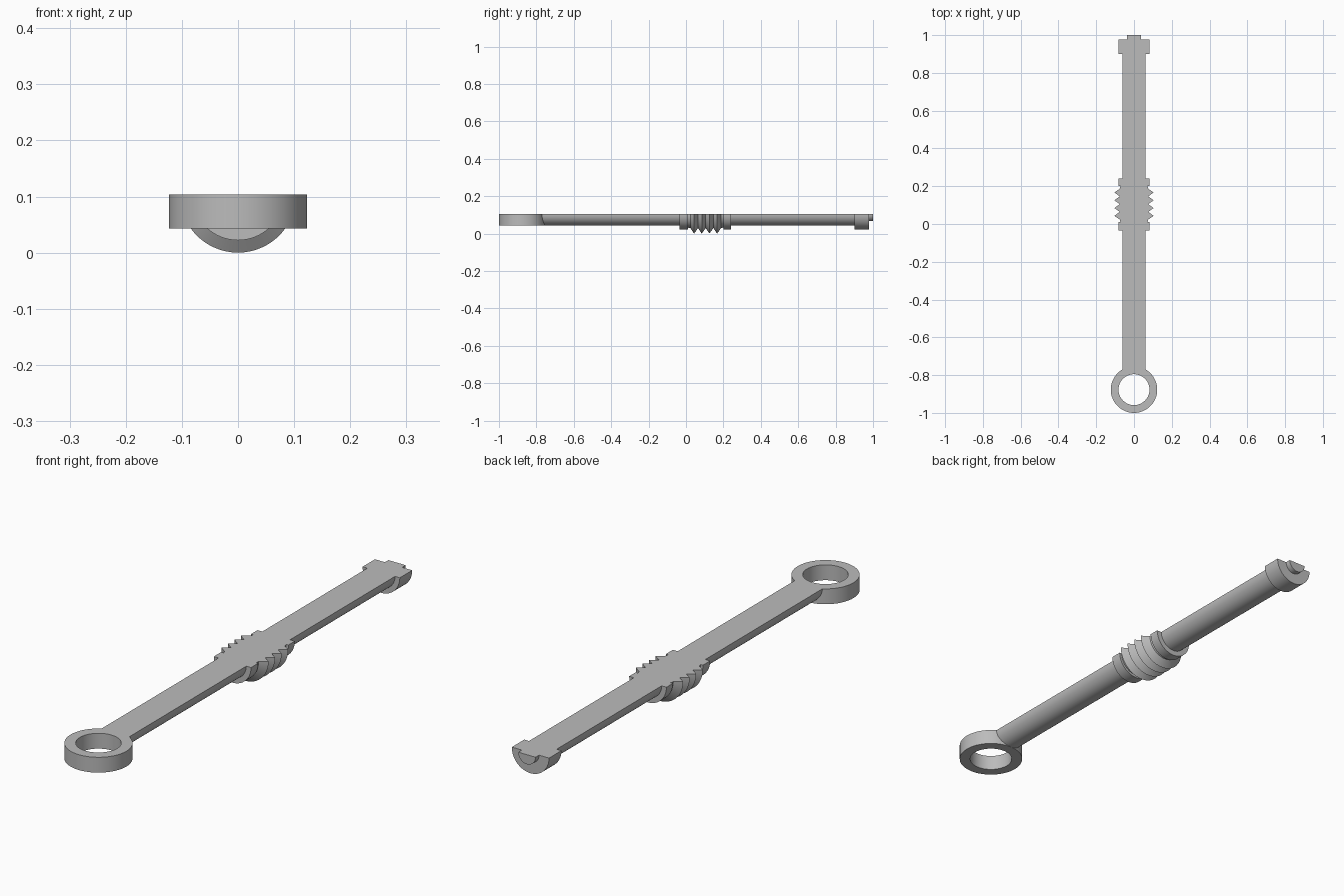
import bpy, bmesh, math
from mathutils import Vector, Matrix

cube = bpy.data.objects.get("Cube")
if cube:
    bpy.data.objects.remove(cube, do_unlink=True)

TOP = 0.104      # height of the flat upper face and of the rod axis
ROD = 0.061      # rod radius
COLLAR = 0.082

grey = bpy.data.materials.new("plain_grey")
grey.use_nodes = True
colour = (0.5, 0.5, 0.5, 1)
grey.diffuse_color = colour
grey.node_tree.nodes["Principled BSDF"].inputs["Base Color"].default_value = colour


def finish(name, bm):
    bmesh.ops.remove_doubles(bm, verts=bm.verts, dist=1e-5)
    bmesh.ops.recalc_face_normals(bm, faces=bm.faces)
    mesh = bpy.data.meshes.new(name)
    bm.to_mesh(mesh)
    bm.free()
    mesh.materials.append(grey)
    obj = bpy.data.objects.new(name, mesh)
    bpy.context.collection.objects.link(obj)
    bpy.ops.object.select_all(action='DESELECT')
    obj.select_set(True)
    bpy.context.view_layer.objects.active = obj
    bpy.ops.object.shade_smooth_by_angle(angle=math.radians(25))
    return obj


def half_turned(name, profile):
    """Half-round solid from (y, radius) points, closed by a flat top."""
    points = [(profile[0][0], 0)] + profile + [(profile[-1][0], 0)]
    bm = bmesh.new()
    verts = [bm.verts.new((r, y, TOP)) for y, r in points]
    edges = [bm.edges.new(pair) for pair in zip(verts, verts[1:])]
    bmesh.ops.spin(bm, geom=verts + edges, cent=(0, 0, TOP), axis=(0, 1, 0),
                   angle=math.pi, steps=32, use_duplicate=False)
    # Keep the round side below the flat face
    if sum(v.co.z for v in bm.verts) > TOP * len(bm.verts):
        bmesh.ops.transform(bm, matrix=Matrix.Rotation(math.pi, 4, 'Y'),
                            space=Matrix.Translation((0, 0, -TOP)), verts=bm.verts)
    bmesh.ops.remove_doubles(bm, verts=bm.verts, dist=1e-5)
    # Flat top, one strip for each profile segment
    for (y0, r0), (y1, r1) in zip(points, points[1:]):
        if y1 > y0:
            corners = [(-r0, y0), (r0, y0), (r1, y1), (-r1, y1)]
            bm.faces.new([bm.verts.new((x, y, TOP)) for x, y in corners])
    return finish(name, bm)


# Rod on either side of the bellows
half_turned("front_rod", [(-0.785, ROD), (-0.035, ROD)])
half_turned("back_rod", [(0.24, ROD), (0.9, ROD)])

# Bellows: four pointed ridges between two collars
bellows = [(-0.035, COLLAR), (0.01, COLLAR), (0.01, 0.072)]
for i in range(4):
    valley = 0.023 + i * 0.041
    bellows += [(valley, 0.075), (valley + 0.0205, TOP)]
bellows += [(0.187, 0.075), (0.2, 0.072), (0.2, COLLAR), (0.24, COLLAR)]
half_turned("bellows", bellows)

# End collar with a small stub
half_turned("end_collar", [(0.9, COLLAR), (0.978, COLLAR)])
half_turned("end_stub", [(0.978, 0.038), (1.0, 0.038)])

# Eye ring at the front end
bm = bmesh.new()
section = [(0.082, 0.043), (0.123, 0.043), (0.123, TOP), (0.082, TOP)]
verts = [bm.verts.new((r, -0.877, z)) for r, z in section]
edges = [bm.edges.new((verts[i], verts[(i + 1) % 4])) for i in range(4)]
bmesh.ops.spin(bm, geom=verts + edges, cent=(0, -0.877, 0), axis=(0, 0, 1),
               angle=math.tau, steps=64, use_duplicate=False)
finish("eye_ring", bm)
